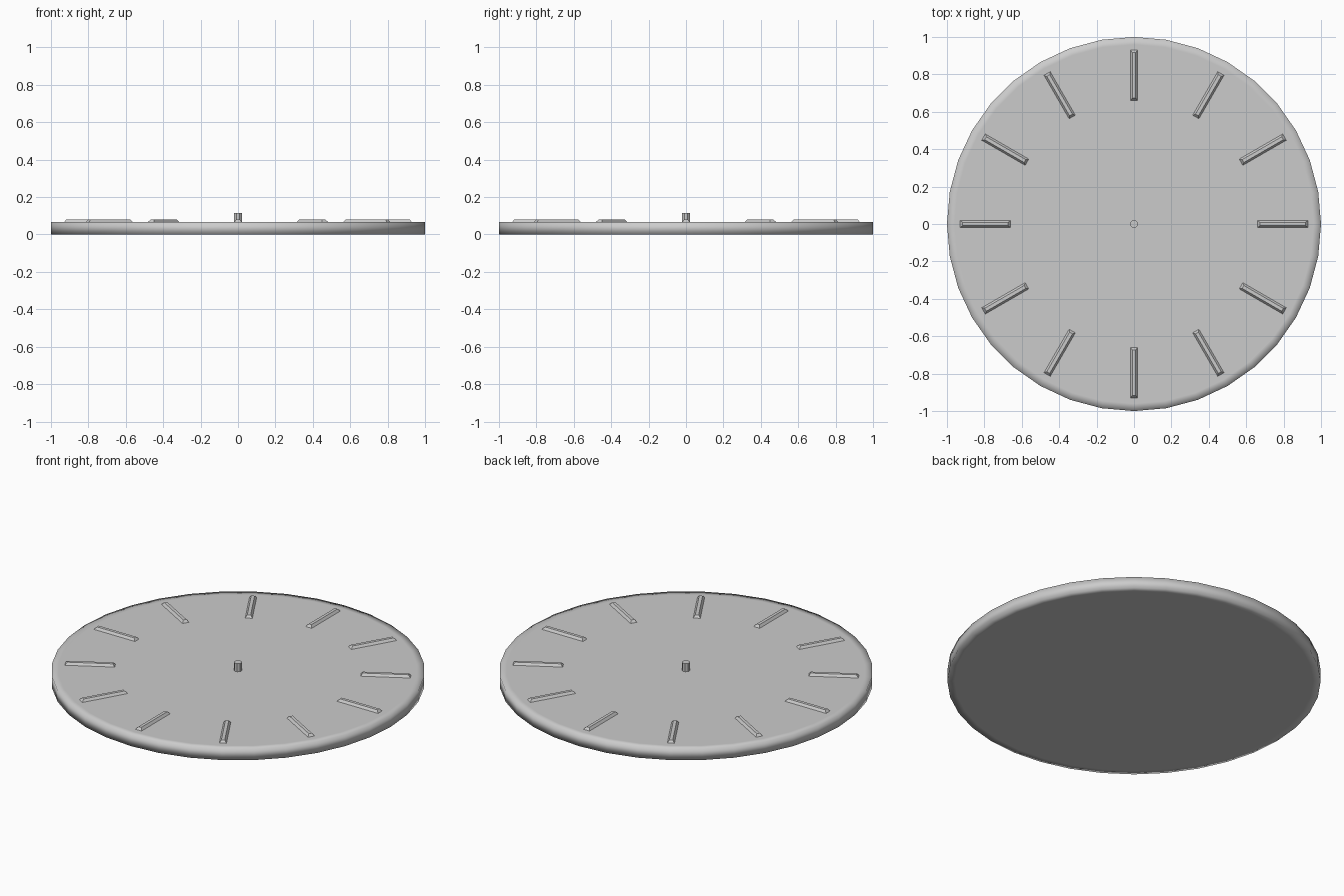
import bpy, bmesh, math
from mathutils import Matrix

if "Cube" in bpy.data.objects:
    bpy.data.objects.remove(bpy.data.objects["Cube"])

DISC_TOP = 0.067


def add_object(name, bm):
    bmesh.ops.recalc_face_normals(bm, faces=bm.faces)
    mesh = bpy.data.meshes.new(name)
    bm.to_mesh(mesh)
    bm.free()
    obj = bpy.data.objects.new(name, mesh)
    bpy.context.collection.objects.link(obj)
    return obj


def cylinder(bm, radius, z0, z1, sides, turn=0.0):
    mat = Matrix.Translation((0, 0, (z0 + z1) / 2)) @ Matrix.Rotation(turn, 4, 'Z')
    bmesh.ops.create_cone(bm, cap_ends=True, segments=sides, radius1=radius,
                          radius2=radius, depth=z1 - z0, matrix=mat)


# Dial: 36-sided disc with a narrow inset ring giving a soft rim
bm = bmesh.new()
cylinder(bm, 1.0, 0, DISC_TOP, 36)
caps = [f for f in bm.faces if len(f.verts) > 4]
bmesh.ops.inset_individual(bm, faces=caps, thickness=0.04)
for f in bm.faces:
    f.smooth = True
add_object("dial", bm)

# Centre pin
bm = bmesh.new()
cylinder(bm, 0.022, DISC_TOP - 0.01, 0.115, 8, math.pi / 8)
add_object("centre_pin", bm)

# Hour markers: twelve raised bars with sloped sides
for i in range(12):
    bm = bmesh.new()
    bmesh.ops.create_cube(bm, size=1.0)
    for v in bm.verts:
        top = v.co.z > 0
        v.co.x = 0.795 + math.copysign(0.122 if top else 0.135, v.co.x)
        v.co.y = math.copysign(0.009 if top else 0.02, v.co.y)
        v.co.z = 0.081 if top else DISC_TOP - 0.001
    bm.transform(Matrix.Rotation(math.radians(30 * i), 4, 'Z'))
    add_object(f"hour_marker_{i + 1}", bm)
